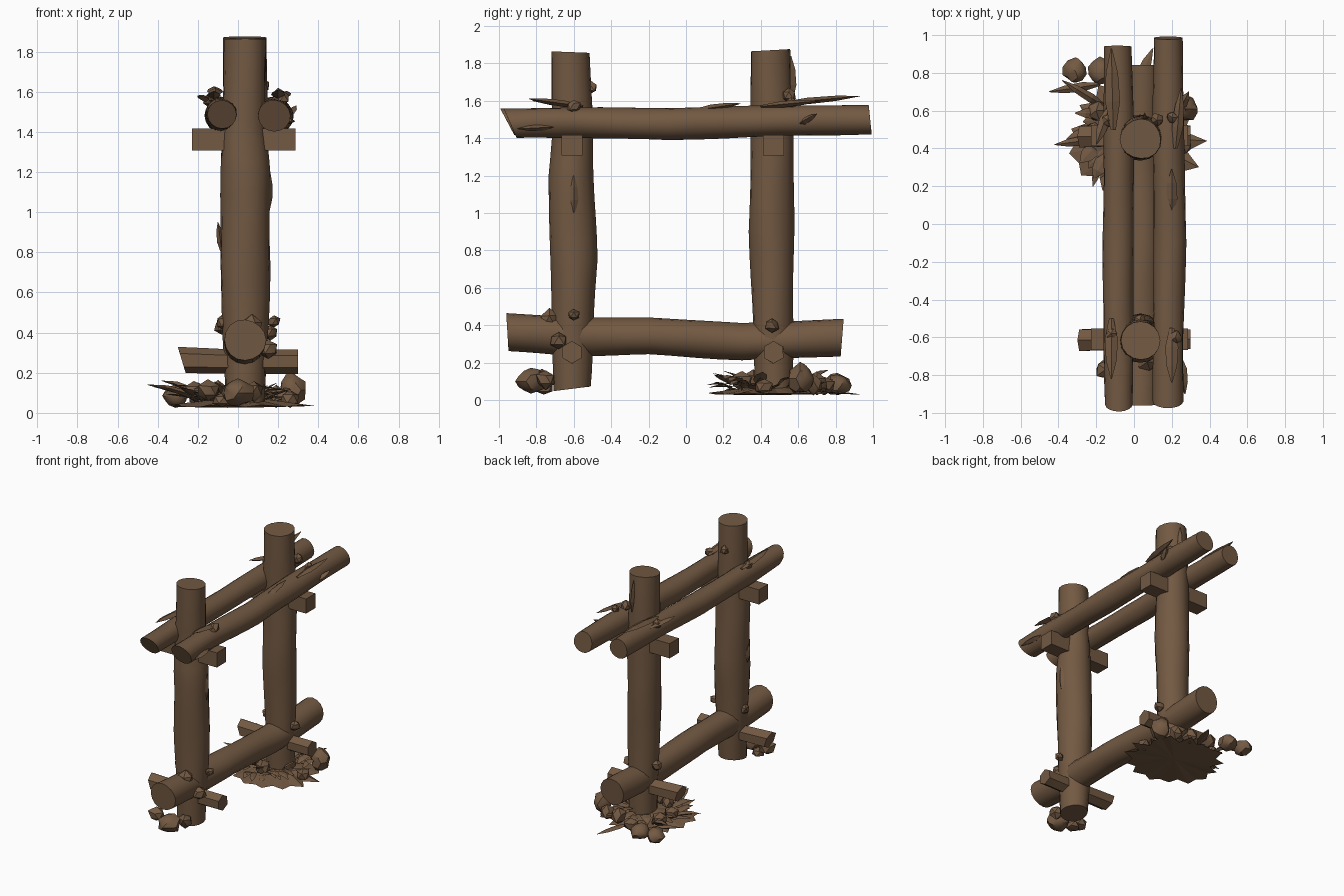
import bpy, bmesh, math, random
from mathutils import Vector, Matrix

if "Cube" in bpy.data.objects:
    bpy.data.objects.remove(bpy.data.objects["Cube"])

random.seed(7)
wood = bpy.data.materials.new("weathered brown wood")
wood.diffuse_color = (0.17, 0.10, 0.055, 1)
wood.use_nodes = True
wood.node_tree.nodes["Principled BSDF"].inputs["Base Color"].default_value = wood.diffuse_color


def finish(bm, name, smooth=40):
    bmesh.ops.recalc_face_normals(bm, faces=bm.faces)
    me = bpy.data.meshes.new(name)
    bm.to_mesh(me)
    bm.free()
    me.materials.append(wood)
    ob = bpy.data.objects.new(name, me)
    bpy.context.collection.objects.link(ob)
    if smooth:
        bpy.ops.object.select_all(action='DESELECT')
        ob.select_set(True)
        bpy.context.view_layer.objects.active = ob
        bpy.ops.object.shade_smooth_by_angle(angle=math.radians(smooth))
    return ob


def log(name, axis, pts, sides=16, lump=0.03, shear=(0, 0), steps=4, turn=0.0):
    """Lumpy log along an axis; pts are (x, y, z, radius); shear slants the cut ends."""
    bm = bmesh.new()
    u, v, w = {'x': (1, 2, 0), 'y': (0, 2, 1), 'z': (0, 1, 2)}[axis]
    path = [Vector(p) for p in pts]
    rings = [path[0]]
    for a, b in zip(path, path[1:]):
        rings += [a.lerp(b, k / steps) for k in range(1, steps + 1)]
    ph = random.uniform(0, 6)
    loops = []
    for i, p in enumerate(rings):
        loop = []
        cut = shear[0] if i == 0 else shear[1] if i == len(rings) - 1 else 0
        for s in range(sides):
            a = 2 * math.pi * s / sides + turn
            t = p[w]
            r = p[3] * (1 + lump * math.sin(3 * a + 5 * t + ph) * math.sin(4 * t + ph)
                        + lump * 0.6 * math.sin(2 * a - 9 * t))
            co = [p[0], p[1], p[2]]
            co[u] += r * math.cos(a)
            co[v] += r * math.sin(a)
            co[w] += cut * math.sin(a)
            loop.append(bm.verts.new(co))
        loops.append(loop)
    for A, B in zip(loops, loops[1:]):
        for s in range(sides):
            n = (s + 1) % sides
            bm.faces.new((A[s], A[n], B[n], B[s]))
    bm.faces.new(loops[0])
    bm.faces.new(loops[-1])
    return finish(bm, name)


def stone(name, x, y, z, r, scale=(1, 1, 1), level=1):
    """Faceted lump used for rocks and branch knots."""
    bm = bmesh.new()
    bmesh.ops.create_icosphere(bm, subdivisions=level, radius=r)
    for vert in bm.verts:
        vert.co *= random.uniform(0.85, 1.12)
        vert.co = Vector(c * s for c, s in zip(vert.co, scale))
        vert.co += Vector((x, y, z))
        vert.co.z = max(vert.co.z, 0.025)
    return finish(bm, name, 35)


def sliver(bm, start, end, width, arch=0.0, thick=0.012):
    """Pointed curved chip, thin diamond in section."""
    start, end = Vector(start), Vector(end)
    d = (end - start).normalized()
    side = d.cross(Vector((0, 0, 1))).normalized()
    up = side.cross(d)
    loops = []
    for t, f in ((0, .35), (.35, 1), (.7, .8), (1, .08)):
        c = start.lerp(end, t) + up * arch * math.sin(math.pi * t)
        h, q = side * width * f / 2, up * thick * f / 2
        loops.append([bm.verts.new(c + o) for o in (h, q, -h, -q)])
    for A, B in zip(loops, loops[1:]):
        for s in range(4):
            bm.faces.new((A[s], A[(s + 1) % 4], B[(s + 1) % 4], B[s]))
    bm.faces.new(loops[0])
    bm.faces.new(loops[-1])


# Upright posts
log("front_post", 'z', [(.035, -.61, .06, .098), (.035, -.605, .4, .113), (.035, -.602, .75, .125),
                        (.035, -.615, 1.2, .122), (.03, -.61, 1.42, .108), (.035, -.617, 1.86, .103)],
    shear=(.012, -.004))
log("back_post", 'z', [(.035, .47, .03, .098), (.035, .465, .4, .108), (.035, .455, .9, .12),
                       (.035, .46, 1.35, .116), (.035, .45, 1.87, .107)], shear=(0, .006))

# Paired top rails and the single lower rail
log("left_top_rail", 'y', [(-.08, -.955, 1.487, .072), (-.085, -.6, 1.485, .08), (-.085, 0, 1.48, .081),
                           (-.08, .5, 1.495, .08), (-.088, .94, 1.5, .074)], shear=(-.038, .004))
log("right_top_rail", 'y', [(.18, -.94, 1.48, .08), (.18, -.6, 1.485, .08), (.19, -.1, 1.475, .086),
                            (.18, .5, 1.493, .083), (.18, .985, 1.497, .077)], shear=(-.035, -.008))
log("lower_rail", 'y', [(.035, -.955, .363, .103), (.035, -.6, .34, .103), (.04, -.2, .342, .1),
                        (.04, .3, .312, .099), (.04, .55, .32, .1), (.04, .835, .334, .099)],
    shear=(-.006, .008))

# Cross pegs: square under the top rails, six-sided under the lower rail
for end, y in (("front", -.61), ("back", .468)):
    log(end + "_square_peg", 'x', [(-.228, y, 1.362, .079), (.287, y, 1.362, .079)],
        sides=4, lump=.0, turn=math.pi / 4)
    log(end + "_round_peg", 'x', [(-.28, y - .005, .263, .066), (0, y, .255, .06), (.3, y, .255, .06)],
        sides=6, lump=.02, shear=(-.02, 0), steps=2, turn=math.pi / 6)

# Branch knots on the logs
for i, (x, y, z, r) in enumerate([(.07, -.73, .425, .06), (-.07, -.6, .45, .045), (.18, -.6, .455, .034),
                                  (.15, -.68, .32, .05), (-.08, .47, .43, .04), (.16, .46, .40, .04),
                                  (.2, .565, 1.585, .032), (.12, .55, 1.63, .04), (.03, -.51, 1.67, .035),
                                  (-.14, .55, 1.56, .04), (-.12, -.58, 1.57, .035),
                                  (.22, -.6, 1.57, .04)]):
    stone(f"branch_knot_{i}", x, y, z, r)

# Bark splinters lifting off the posts and rails
bm = bmesh.new()
for a, b, w in [((-.11, .5, 1.585), (-.12, .93, 1.625), .08), ((.22, .4, 1.57), (.25, .72, 1.60), .06),
                ((.2, -.55, 1.57), (.2, -.84, 1.61), .07), ((-.12, -.5, 1.57), (-.12, -.82, 1.60), .07),
                ((-.13, .62, 1.55), (-.2, .42, 1.58), .06), ((.2, .05, 1.55), (.2, .29, 1.585), .06),
                ((.06, .56, 1.6), (.05, .56, 1.84), .06), ((.15, -.6, 1.0), (.16, -.6, 1.2), .05),
                ((-.08, -.62, .8), (-.1, -.62, .95), .05), ((.24, -.7, 1.46), (.27, -.9, 1.45), .06),
                ((.24, .6, 1.47), (.29, .7, 1.53), .05)]:
    sliver(bm, a, b, w, .0, .035)
finish(bm, "bark_splinters", 0)

# Ragged flat litter mat round the back post
bm = bmesh.new()
n = 30
rim = []
for i in range(n):
    a = 2 * math.pi * i / n
    k = random.uniform(.82, 1.0) if i % 2 else random.uniform(1.0, 1.22)
    rim.append(bm.verts.new((.0 + .32 * k * math.cos(a), .44 + .29 * k * math.sin(a),
                             .028 + random.uniform(0, .012))))
top = bm.verts.new((.02, .46, .085))
low = bm.verts.new((.02, .46, .026))
for i in range(n):
    bm.faces.new((rim[i], rim[(i + 1) % n], top))
    bm.faces.new((rim[(i + 1) % n], rim[i], low))
finish(bm, "litter_mat", 0)

# Curled leaves and chips standing out of the mat
bm = bmesh.new()
for i in range(44):
    a = random.uniform(.75, 1.75) * math.pi if i % 3 else random.uniform(-.4, .6) * math.pi
    r0 = random.uniform(.1, .22)
    r1 = r0 + random.uniform(.07, .16)
    z0 = random.uniform(.035, .09)
    sliver(bm, (r0 * math.cos(a), .44 + r0 * math.sin(a), z0),
           (r1 * math.cos(a + .3), .44 + r1 * math.sin(a + .3), z0 + random.uniform(-.01, .08)),
           random.uniform(.04, .09), random.uniform(.0, .03))
sliver(bm, (-.18, .74, .07), (-.45, .70, .14), .05, .01, .03)
sliver(bm, (-.15, .62, .06), (-.38, .76, .16), .05, .02, .03)
sliver(bm, (-.2, .45, .06), (-.42, .42, .13), .05, .02, .03)
sliver(bm, (.0, .7, .05), (.1, .93, .03), .06)
finish(bm, "leaf_litter", 0)

# Rocks at the feet of both posts
for i, (x, y, z, r, h) in enumerate([(-.31, .81, .085, .066, .85), (.27, .61, .115, .068, 1.2),
                                     (-.18, .81, .08, .07, .8), (-.05, .74, .075, .06, .8),
                                     (.08, .70, .09, .062, 1), (.19, .68, .08, .055, 1),
                                     (-.2, .6, .1, .06, .9), (-.22, .49, .11, .055, .9),
                                     (.0, .3, .1, .06, 1), (-.1, .36, .11, .05, 1), (.26, .42, .07, .05, .9),
                                     (-.15, -.77, .11, .06, .9), (.0, -.83, .1, .08, .85),
                                     (-.08, -.76, .065, .05, .8), (.08, -.75, .11, .055, 1)]):
    stone(f"rock_{i}", x, y, z, r, (1, 1, h), 2 if r > .063 else 1)
